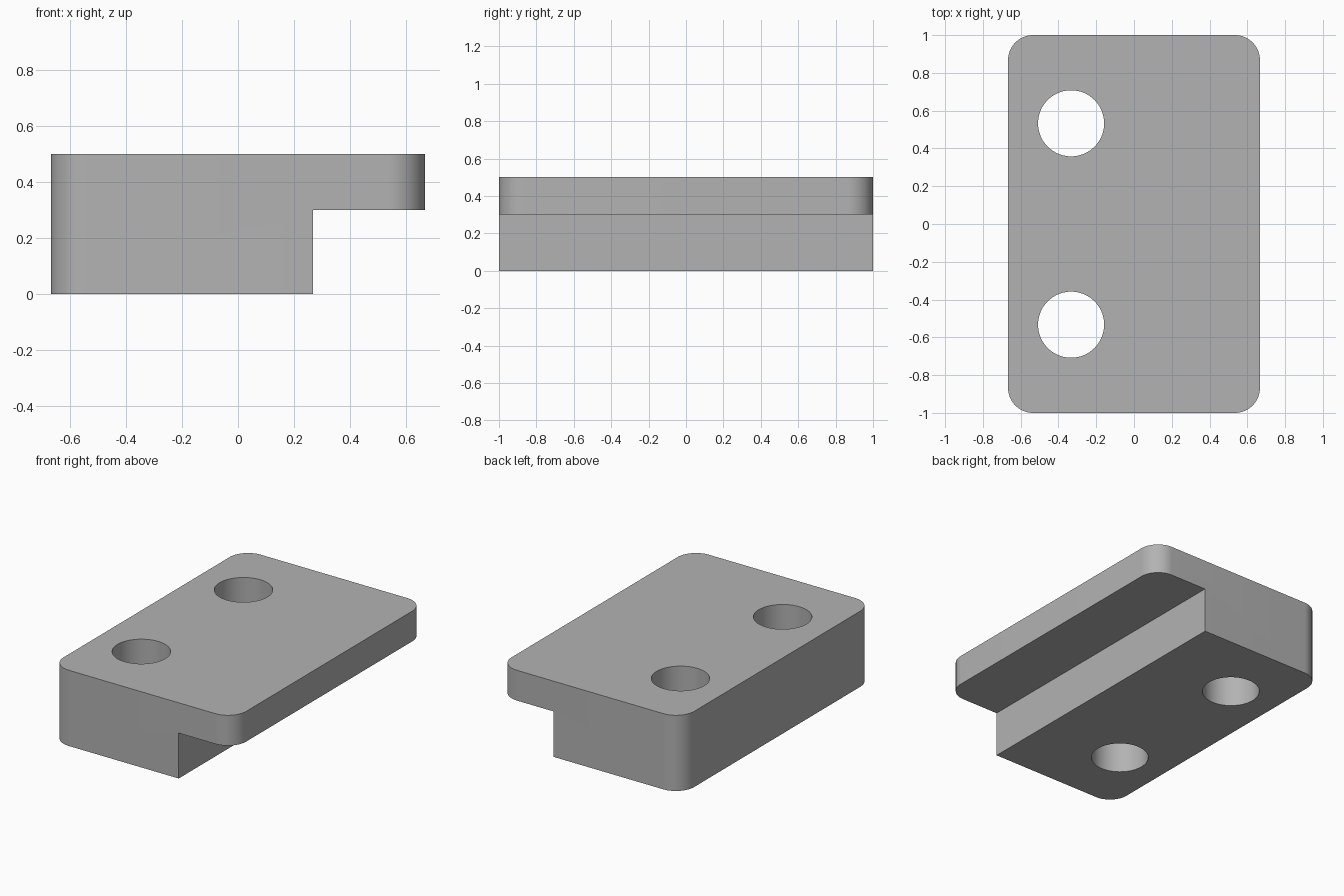
import bpy
import bmesh
from math import cos, sin, pi, radians

cube = bpy.data.objects.get("Cube")
if cube:
    bpy.data.objects.remove(cube, do_unlink=True)

HALF_X, HALF_Y, HEIGHT = 0.667, 1.0, 0.5
CORNER_R, CORNER_STEPS = 0.133, 16
STEP_X, STEP_Z = 0.267, 0.3
HOLE_X, HOLE_Y, HOLE_R = -0.333, 0.533, 0.175

grey = bpy.data.materials.new("plain grey")
grey.use_nodes = True
grey.diffuse_color = (0.45, 0.45, 0.45, 1)
grey.node_tree.nodes["Principled BSDF"].inputs["Base Color"].default_value = grey.diffuse_color


def prism(name, outline, z0, z1):
    """Extrude a counter-clockwise outline from z0 to z1."""
    bm = bmesh.new()
    face = bm.faces.new([bm.verts.new((x, y, z0)) for x, y in outline])
    top = bmesh.ops.extrude_face_region(bm, geom=[face])["geom"]
    verts = [v for v in top if isinstance(v, bmesh.types.BMVert)]
    bmesh.ops.translate(bm, verts=verts, vec=(0, 0, z1 - z0))
    bmesh.ops.recalc_face_normals(bm, faces=bm.faces)
    mesh = bpy.data.meshes.new(name)
    bm.to_mesh(mesh)
    bm.free()
    mesh.materials.append(grey)
    obj = bpy.data.objects.new(name, mesh)
    bpy.context.collection.objects.link(obj)
    return obj


def arc(cx, cy, r, start, sweep, steps):
    return [(cx + r * cos(start + sweep * i / steps),
             cy + r * sin(start + sweep * i / steps)) for i in range(steps + 1)]


def cut(target, cutter):
    bpy.context.view_layer.objects.active = target
    mod = target.modifiers.new("cut", 'BOOLEAN')
    mod.operation = 'DIFFERENCE'
    mod.solver = 'EXACT'
    mod.object = cutter
    bpy.ops.object.modifier_apply(modifier=mod.name)
    bpy.data.objects.remove(cutter, do_unlink=True)


# Block with rounded vertical corners
outline = []
for i, (sx, sy) in enumerate([(1, 1), (-1, 1), (-1, -1), (1, -1)]):
    outline += arc(sx * (HALF_X - CORNER_R), sy * (HALF_Y - CORNER_R),
                   CORNER_R, i * pi / 2, pi / 2, CORNER_STEPS)
block = prism("stepped_block", outline, 0, HEIGHT)

# Step under the overhanging lip
step = [(STEP_X, -2), (2, -2), (2, 2), (STEP_X, 2)]
cut(block, prism("step_cutter", step, -1, STEP_Z))

# Two through holes
for side in (-1, 1):
    circle = arc(HOLE_X, side * HOLE_Y, HOLE_R, 0, 2 * pi, 72)[:-1]
    cut(block, prism("hole_cutter", circle, -1, 1))

# Smooth the round walls, keep the edges crisp
bpy.ops.object.select_all(action='DESELECT')
block.select_set(True)
bpy.context.view_layer.objects.active = block
bpy.ops.object.shade_smooth_by_angle(angle=radians(30))
